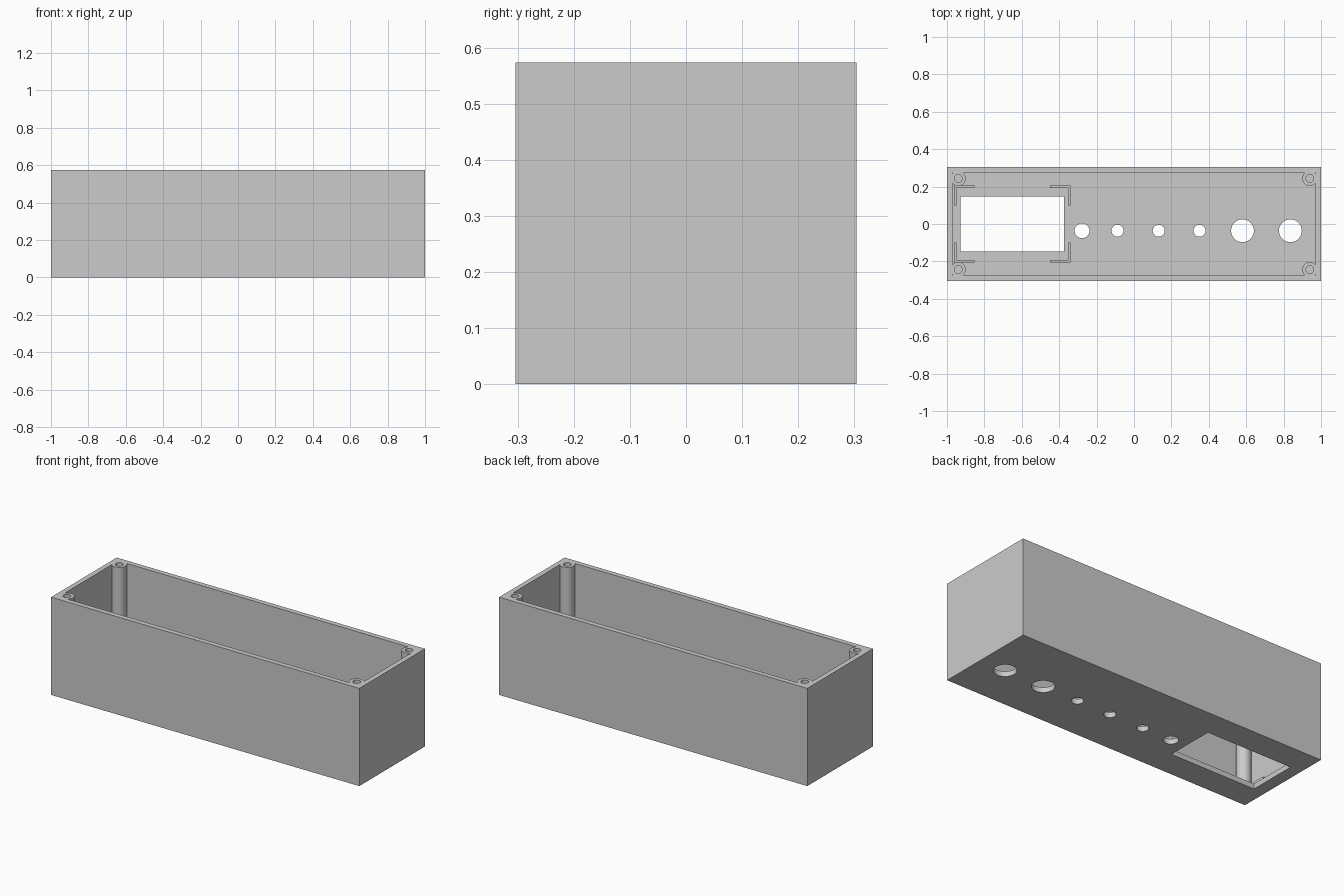
import bpy

cube = bpy.data.objects.get("Cube")
if cube:
    bpy.data.objects.remove(cube, do_unlink=True)

LENGTH, DEPTH, HEIGHT, WALL = 2.0, 0.608, 0.573, 0.03

grey = bpy.data.materials.new("light grey plastic")
grey.use_nodes = True
grey.diffuse_color = (0.6, 0.6, 0.6, 1)
grey.node_tree.nodes["Principled BSDF"].inputs["Base Color"].default_value = (0.6, 0.6, 0.6, 1)


def box(name, x0, x1, y0, y1, z0, z1):
    bpy.ops.mesh.primitive_cube_add(size=1, location=((x0 + x1) / 2, (y0 + y1) / 2, (z0 + z1) / 2))
    ob = bpy.context.object
    ob.name = name
    ob.scale = (abs(x1 - x0), abs(y1 - y0), z1 - z0)
    bpy.ops.object.transform_apply(location=False, rotation=False, scale=True)
    ob.data.materials.append(grey)
    return ob


def cylinder(name, x, y, radius, z0, z1):
    bpy.ops.mesh.primitive_cylinder_add(vertices=48, radius=radius, depth=z1 - z0,
                                        location=(x, y, (z0 + z1) / 2))
    ob = bpy.context.object
    ob.name = name
    ob.data.materials.append(grey)
    return ob


def combine(target, tool, operation):
    """Apply a boolean to the target and remove the tool."""
    mod = target.modifiers.new(tool.name, "BOOLEAN")
    mod.operation, mod.solver, mod.object = operation, "EXACT", tool
    bpy.context.view_layer.objects.active = target
    bpy.ops.object.modifier_apply(modifier=mod.name)
    bpy.data.objects.remove(tool, do_unlink=True)


# Open-topped enclosure
X, Y = LENGTH / 2, DEPTH / 2
case = box("enclosure", -X, X, -Y, Y, 0, HEIGHT)
combine(case, box("cavity", WALL - X, X - WALL, WALL - Y, Y - WALL, WALL, HEIGHT + 0.1), "DIFFERENCE")

# Corner screw posts with blind holes
for sx in (-1, 1):
    for sy in (-1, 1):
        px, py = sx * 0.94, sy * 0.243
        combine(case, cylinder("screw_post", px, py, 0.04, WALL / 2, HEIGHT), "UNION")
        combine(case, cylinder("screw_hole", px, py, 0.021, HEIGHT - 0.25, HEIGHT + 0.1), "DIFFERENCE")

# Display window in the floor panel
WX = -0.651
combine(case, box("display_window", WX - 0.277, WX + 0.277, -0.146, 0.146, -0.1, WALL + 0.02), "DIFFERENCE")

# Round control holes in the floor panel
for x, radius in ((-0.278, 0.04), (-0.088, 0.032), (0.132, 0.032),
                  (0.35, 0.032), (0.58, 0.061), (0.836, 0.061)):
    combine(case, cylinder("control_hole", x, -0.036, radius, -0.1, WALL + 0.05), "DIFFERENCE")

# L-shaped locating ribs around the window
RIB, ARM, TOP = 0.013, 0.108, WALL + 0.03
for sx in (-1, 1):
    for sy in (-1, 1):
        cx, cy = WX + sx * 0.311, sy * 0.206
        long_rib = box("rib", cx, cx - sx * ARM, cy, cy - sy * RIB, WALL / 2, TOP)
        combine(long_rib, box("rib_return", cx, cx - sx * RIB, cy, cy - sy * ARM, WALL / 2, TOP), "UNION")
        combine(case, long_rib, "UNION")

# Smooth round walls, keep box edges sharp
bpy.ops.object.select_all(action="DESELECT")
case.select_set(True)
bpy.context.view_layer.objects.active = case
bpy.ops.object.shade_smooth_by_angle()
